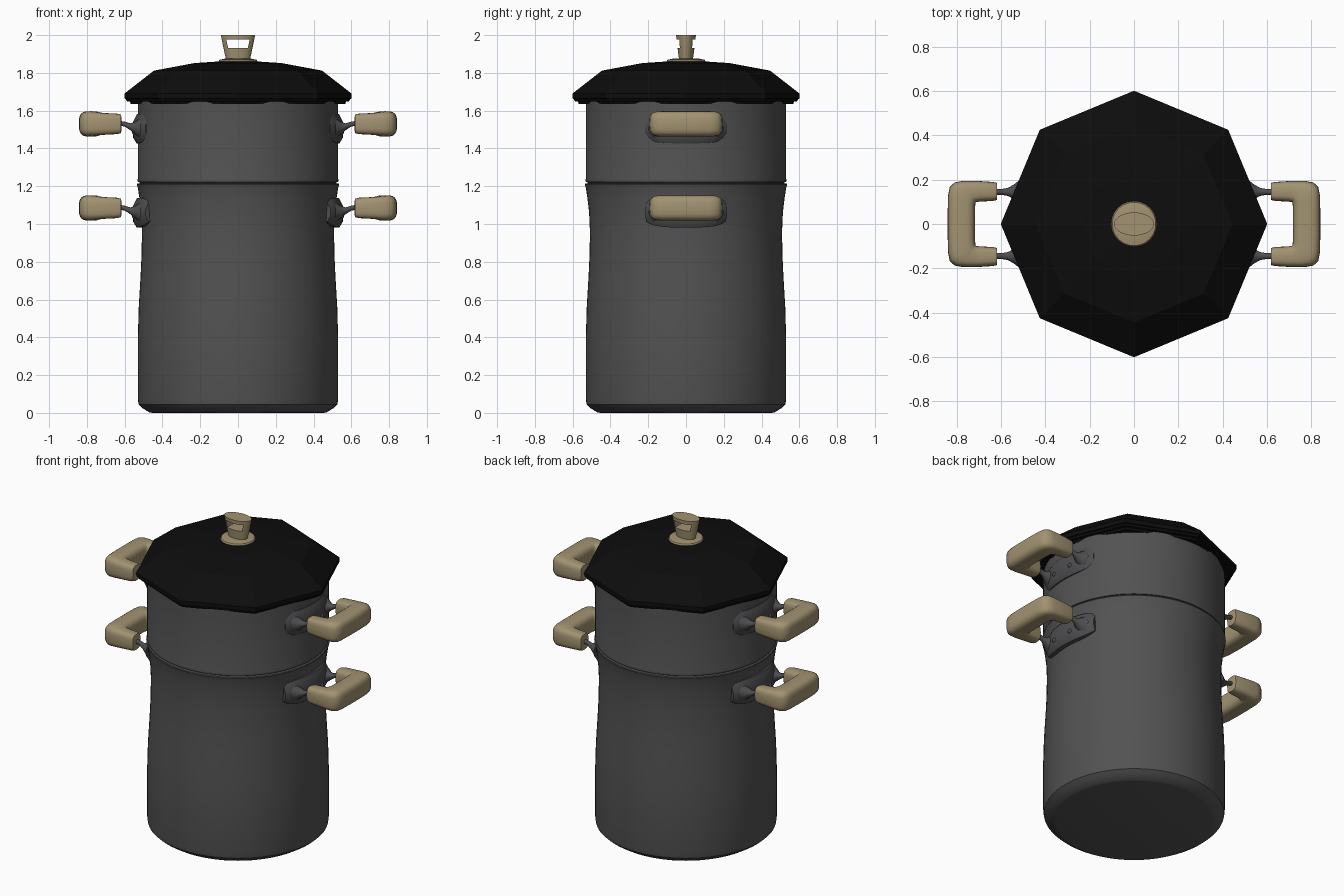
import bpy, bmesh
from math import cos, sin, pi, radians, asin
from mathutils import Vector

if "Cube" in bpy.data.objects:
    bpy.data.objects.remove(bpy.data.objects["Cube"])


def material(name, rgb):
    m = bpy.data.materials.new(name)
    m.diffuse_color = (*rgb, 1)
    m.use_nodes = True
    m.node_tree.nodes["Principled BSDF"].inputs["Base Color"].default_value = m.diffuse_color
    return m


POT = material("dark_grey", (0.085, 0.085, 0.085))
METAL = material("bracket_grey", (0.075, 0.075, 0.08))
BLACK = material("black", (0.004, 0.004, 0.004))
WOOD = material("wood", (0.36, 0.29, 0.165))


def make(name, bm, mat, angle=35):
    bmesh.ops.recalc_face_normals(bm, faces=bm.faces)
    me = bpy.data.meshes.new(name)
    bm.to_mesh(me)
    bm.free()
    ob = bpy.data.objects.new(name, me)
    bpy.context.collection.objects.link(ob)
    me.materials.append(mat)
    if angle:
        bpy.ops.object.select_all(action='DESELECT')
        ob.select_set(True)
        bpy.context.view_layer.objects.active = ob
        bpy.ops.object.shade_smooth_by_angle(angle=radians(angle))
    return ob


def loft(bm, rings):
    """Skin closed rings of points and cap both ends."""
    vs = [[bm.verts.new(p) for p in r] for r in rings]
    n = len(vs[0])
    for a, b in zip(vs, vs[1:]):
        for i in range(n):
            bm.faces.new((a[i], a[(i + 1) % n], b[(i + 1) % n], b[i]))
    bm.faces.new(vs[0])
    bm.faces.new(vs[-1])


def lathe(name, profile, segs, mat, angle=35, squash=1.0):
    """Revolve (radius, z) points; squash makes the section elliptical."""
    bm = bmesh.new()
    loft(bm, [[(r * cos(2 * pi * i / segs), squash * r * sin(2 * pi * i / segs), z)
               for i in range(segs)] for r, z in profile])
    return make(name, bm, mat, angle)


# Lower pot with slight waist, and the steamer section above it
lathe("lower_pot", [(0.455, 0), (0.47, 0.003), (0.505, 0.025), (0.526, 0.045), (0.53, 0.07),
                    (0.53, 0.4), (0.526, 0.55), (0.516, 0.72), (0.51, 0.85), (0.509, 0.97),
                    (0.513, 1.06), (0.521, 1.13), (0.53, 1.19), (0.536, 1.208),
                    (0.534, 1.214), (0.52, 1.216)], 72, POT)
lathe("upper_pot", [(0.518, 1.21), (0.52, 1.22), (0.53, 1.222), (0.532, 1.232),
                    (0.53, 1.24), (0.53, 1.655), (0.51, 1.66)], 72, POT)

# Faceted octagonal lid with stepped rim
lathe("lid", [(0.5, 1.636), (0.568, 1.636), (0.572, 1.648), (0.59, 1.65), (0.593, 1.662),
              (0.602, 1.664), (0.602, 1.69), (0.445, 1.812), (0.23, 1.852), (0.08, 1.862)],
      8, BLACK, angle=0)

# Knob: round base and flared elliptical grip with a window
lathe("knob_base", [(0.08, 1.85), (0.1, 1.855), (0.103, 1.862), (0.098, 1.87),
                    (0.07, 1.875)], 40, WOOD)
knob = lathe("knob_grip", [(0.062, 1.865), (0.07, 1.9), (0.088, 1.985), (0.09, 2.0)],
             40, WOOD, squash=0.58)
bm = bmesh.new()
loft(bm, [[(-w, -0.2, z), (w, -0.2, z), (w, 0.2, z), (-w, 0.2, z)]
          for w, z in ((0.052, 1.932), (0.062, 1.976))])
cutter = make("window_cutter", bm, WOOD, 0)
cutter.hide_render = True
mod = knob.modifiers.new("window", 'BOOLEAN')
mod.operation = 'DIFFERENCE'
mod.object = cutter
mod.solver = 'EXACT'
bpy.context.view_layer.objects.active = knob
bpy.ops.object.modifier_move_to_index(modifier="window", index=0)
bpy.ops.object.modifier_apply(modifier="window")
bpy.data.objects.remove(cutter)


# Wooden U-shaped grip: inner x, y, outer x, y, half height
def grip(name):
    half = [(0.618, 0.118, 0.618, 0.175, 0.040), (0.62, 0.108, 0.62, 0.186, 0.049),
            (0.64, 0.104, 0.64, 0.190, 0.054), (0.70, 0.101, 0.70, 0.194, 0.057),
            (0.712, 0.099, 0.77, 0.195, 0.061), (0.715, 0.096, 0.81, 0.188, 0.065),
            (0.717, 0.088, 0.832, 0.168, 0.067), (0.718, 0.07, 0.84, 0.13, 0.067),
            (0.718, 0.03, 0.842, 0.05, 0.067)]
    path = half + [(a, -b, c, -d, h) for a, b, c, d, h in reversed(half)]
    rings = []
    for ix, iy, ox, oy, h in path:
        ring = []
        for k in range(24):
            c, s = cos(2 * pi * k / 24), sin(2 * pi * k / 24)
            t = 0.5 + 0.5 * (abs(c) ** 0.6) * (1 if c > 0 else -1)
            u = (abs(s) ** 0.6) * (1 if s > 0 else -1)
            ring.append((ix + (ox - ix) * t, iy + (oy - iy) * t, 0.025 + h * u))
        rings.append(ring)
    bm = bmesh.new()
    loft(bm, rings)
    return make(name, bm, WOOD, 50)


# Curved mounting plate with two flared rods and rivets
def bracket(name):
    bm = bmesh.new()
    rings = []
    for i in range(-10, 11):
        f = i / 10
        a = f * asin(0.215 / 0.53)
        ro = 0.535 + 0.02 * (1 - f ** 4)
        top = 0.078 - 0.02 * f ** 8
        bot = -0.078 + 0.03 * f ** 4
        sec = [(0.49, bot), (ro - 0.018, bot), (ro, bot + 0.03), (ro, top - 0.04),
               (ro - 0.02, top), (0.49, top)]
        rings.append([(r * cos(a), r * sin(a), z) for r, z in sec])
    loft(bm, rings)
    for s in (-1, 1):
        rod = [(0.515, 0.055, 0.0), (0.545, 0.032, 0.003), (0.57, 0.018, 0.01),
               (0.60, 0.013, 0.024), (0.64, 0.013, 0.03)]
        loft(bm, [[(x, s * 0.145 + r * cos(k * pi / 6), z + r * sin(k * pi / 6))
                   for k in range(12)] for x, r, z in rod])
        rivet = bmesh.ops.create_uvsphere(bm, u_segments=12, v_segments=8, radius=0.014)
        bmesh.ops.translate(bm, verts=rivet["verts"], vec=Vector((0.547, s * 0.07, -0.02)))
    return make(name, bm, METAL, 40)


# Two pairs of handles, one pair on each pot section
for level, z in (("upper", 1.505), ("lower", 1.06)):
    for side, turn in (("right", 0), ("left", pi)):
        for part, build in (("grip", grip), ("bracket", bracket)):
            ob = build(f"{level}_{side}_{part}")
            ob.location.z = z
            ob.rotation_euler.z = turn
